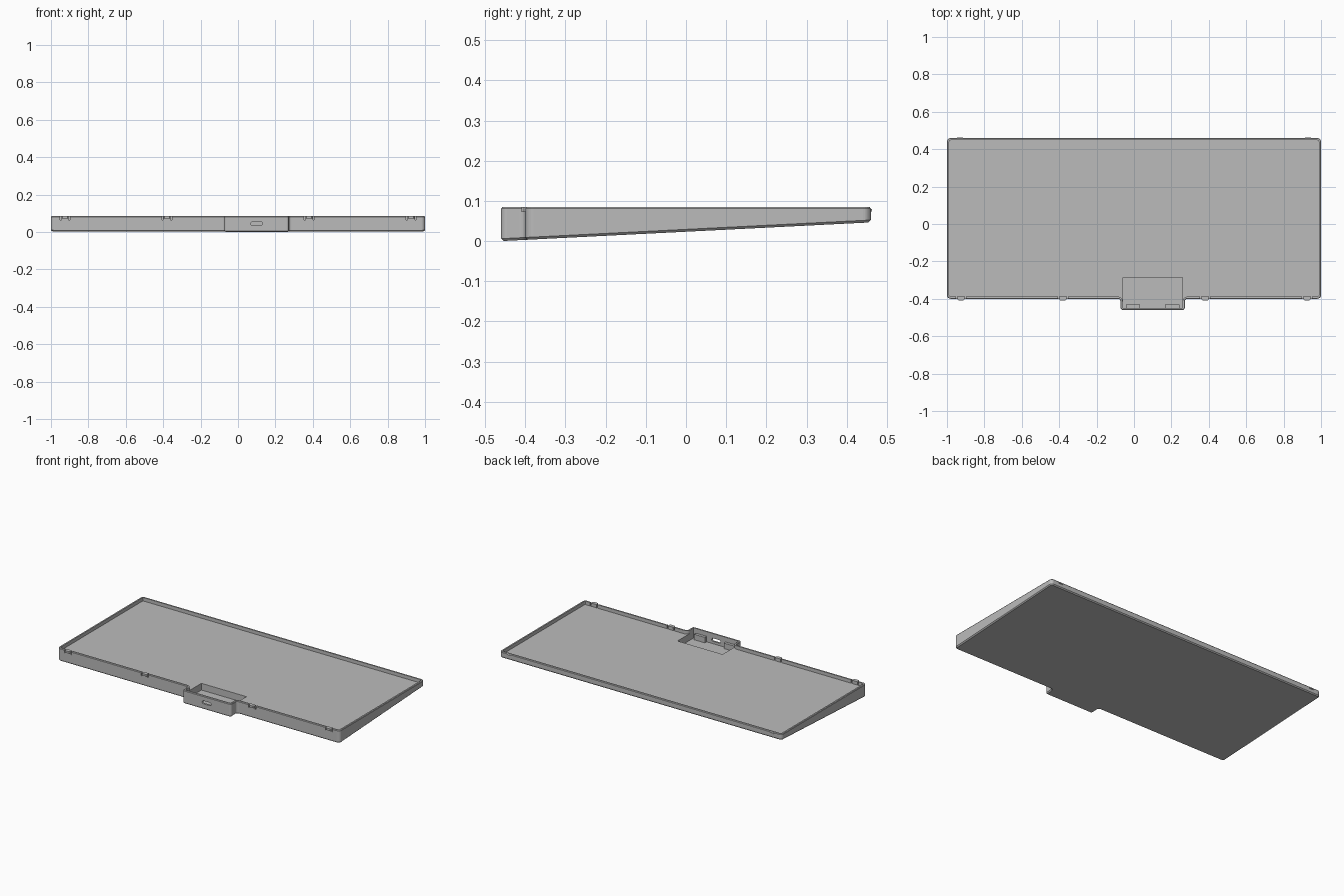
import bpy, bmesh
from math import pi, cos, sin
from mathutils import Vector

cube = bpy.data.objects.get("Cube")
if cube:
    bpy.data.objects.remove(cube, do_unlink=True)

grey = bpy.data.materials.new("plain grey")
grey.use_nodes = True
GREY = (0.5, 0.5, 0.5, 1)
grey.diffuse_color = GREY
grey.node_tree.nodes["Principled BSDF"].inputs["Base Color"].default_value = GREY

TOP, FLOOR, WALL = 0.085, 0.063, 0.012
CORNERS = [(-1, -.4), (-.072, -.4), (-.072, -.46), (.272, -.46),
           (.272, -.4), (1, -.4), (1, .46), (-1, .46)]


def underside(y):
    return 0.0465 * (y + 0.46) / 0.92


def outline(inset):
    """Rounded plan of the tray, moved inwards by inset."""
    pts = [Vector(c) for c in CORNERS]
    out = []
    for i, p in enumerate(pts):
        a = (p - pts[i - 1]).normalized()
        b = (pts[(i + 1) % len(pts)] - p).normalized()
        turn = a.x * b.y - a.y * b.x
        base = 0.02 if abs(p.x) == 1 else 0.014
        r = max(base - inset * turn, 0.003)
        corner = p + inset * (Vector((-a.y, a.x)) + Vector((-b.y, b.x)))
        centre = corner - a * r + b * r
        for k in range(6):
            t = k / 5 * pi / 2
            out.append(centre + r * (a * sin(t) - b * cos(t)))
    return out


def loft(name, rings):
    """Closed solid through rings of 3D points, listed bottom to top."""
    bm = bmesh.new()
    loops = [[bm.verts.new(p) for p in ring] for ring in rings]
    bm.faces.new(loops[0][::-1])
    bm.faces.new(loops[-1])
    for lo, hi in zip(loops, loops[1:]):
        n = len(lo)
        for i in range(n):
            j = (i + 1) % n
            bm.faces.new((lo[i], lo[j], hi[j], hi[i]))
    bmesh.ops.recalc_face_normals(bm, faces=bm.faces)
    mesh = bpy.data.meshes.new(name)
    bm.to_mesh(mesh)
    bm.free()
    obj = bpy.data.objects.new(name, mesh)
    mesh.materials.append(grey)
    bpy.context.collection.objects.link(obj)
    return obj


def prism(name, plan, z0, z1):
    return loft(name, [[(x, y, z) for x, y in plan] for z in (z0, z1)])


def box(name, x0, x1, y0, y1, z0, z1):
    return prism(name, [(x0, y0), (x1, y0), (x1, y1), (x0, y1)], z0, z1)


def cut(target, cutter):
    mod = target.modifiers.new(cutter.name, "BOOLEAN")
    mod.operation, mod.solver, mod.object = "DIFFERENCE", "EXACT", cutter
    bpy.context.view_layer.objects.active = target
    bpy.ops.object.modifier_apply(modifier=mod.name)
    bpy.data.objects.remove(cutter, do_unlink=True)


# Wedge-shaped tray with softened lower and upper edges
side, trimmed = outline(0), outline(0.006)
tray = loft("tray", [
    [(p.x, p.y, underside(p.y)) for p in trimmed],
    [(p.x, p.y, underside(p.y) + 0.006) for p in side],
    [(p.x, p.y, TOP - 0.004) for p in side],
    [(p.x, p.y, TOP) for p in outline(0.003)]])

# Main recess and the deeper connector pocket
cut(tray, prism("recess_cutter", outline(WALL), FLOOR, 0.12))
cut(tray, box("pocket_cutter", -.06, .26, -.448, -.285, 0.02, 0.11))

# Rounded connector opening in the front of the pocket
PORT_X, PORT_Z, PORT_R = 0.1, 0.045, 0.01
port = []
for k in range(16):
    t = 2 * pi * (k + 0.5) / 16
    shift = 0.022 if cos(t) > 0 else -0.022
    port.append((PORT_X + shift + PORT_R * cos(t), PORT_Z + PORT_R * sin(t)))
cut(tray, loft("port_cutter", [[(x, y, z) for x, z in port] for y in (-.48, -.43)]))

# Snap tabs along the front wall, each between two slits
for i, x in enumerate((-.925, -.38, .38, .925)):
    for s in (-1, 1):
        c = x + s * 0.023
        cut(tray, box("slit_cutter", c - .003, c + .003, -.42, -.38, 0.0635, 0.1))
    w = 0.019
    prism(f"snap_tab_{i + 1}", [(x - w, -.403), (x - w * .7, -.409), (x + w * .7, -.409),
                                (x + w, -.403), (x + w, -.386), (x - w, -.386)],
          0.072, TOP)

# Locating nubs on the back wall and retaining blocks beside the connector
for name, s in (("left", 1), ("right", -1)):
    x = s * 0.93
    loft(f"back_nub_{name}", [
        [(x - .016, y, z) for y, z in ((.455, .07), (.463, .074), (.463, .079), (.455, .082))],
        [(x + .016, y, z) for y, z in ((.455, .07), (.463, .074), (.463, .079), (.455, .082))]])
    c = PORT_X + s * 0.105
    box(f"retaining_block_{name}", c - .038, c + .038, -.45, -.43, 0.018, 0.055)
